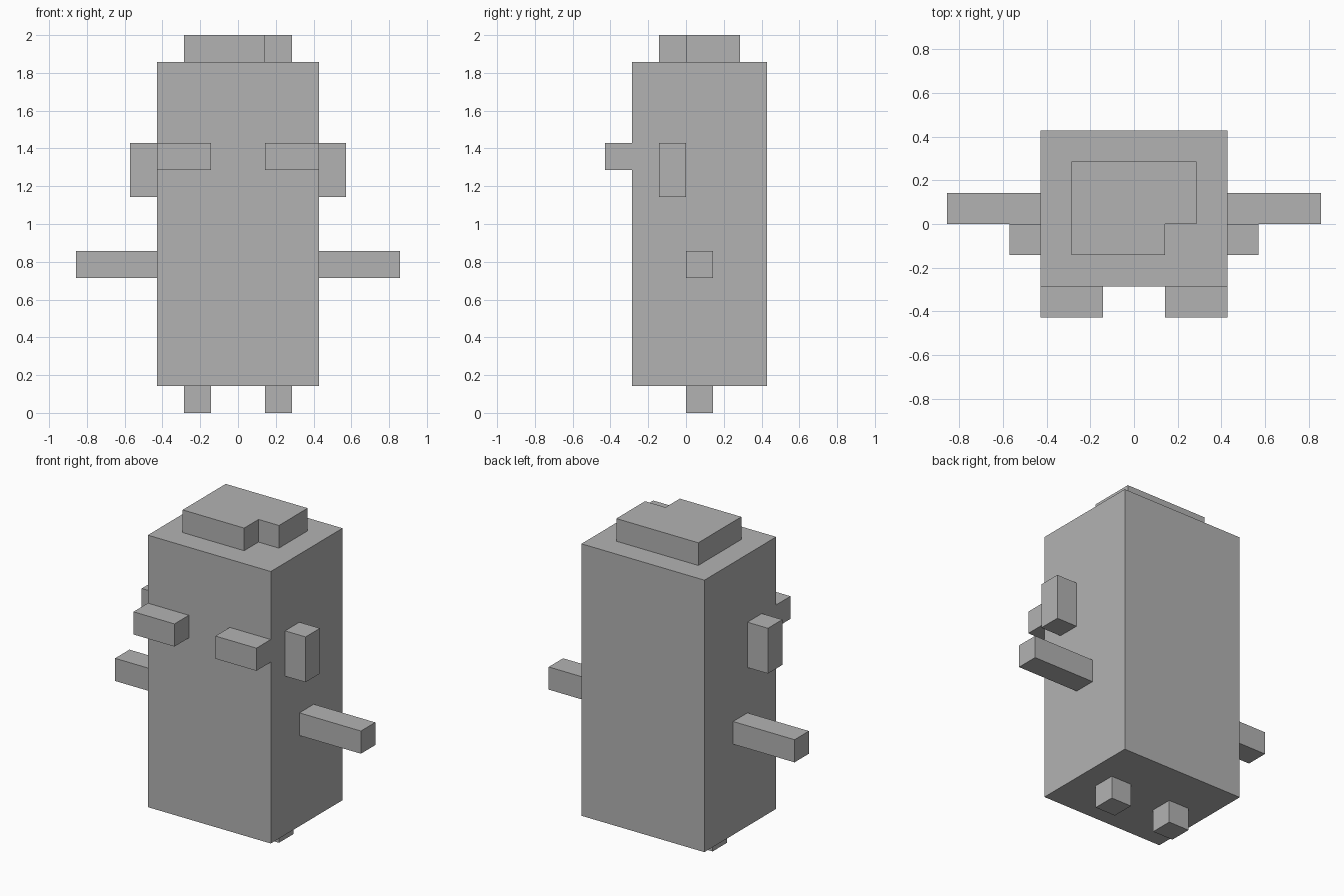
import bpy
import bmesh

U = 2 / 14  # one block of the model's grid

cube = bpy.data.objects.get("Cube")
if cube:
    bpy.data.objects.remove(cube, do_unlink=True)

grey = bpy.data.materials.new("plain grey")
grey.use_nodes = True
colour = (0.45, 0.45, 0.45, 1)
grey.diffuse_color = colour
grey.node_tree.nodes["Principled BSDF"].inputs["Base Color"].default_value = colour


def prism(name, outline, z0, z1):
    """Extrude a flat outline, in blocks, from z0 up to z1."""
    bm = bmesh.new()
    base = bm.faces.new([bm.verts.new((x * U, y * U, z0 * U)) for x, y in outline])
    top = bmesh.ops.extrude_face_region(bm, geom=[base], use_keep_orig=True)
    moved = [v for v in top["geom"] if isinstance(v, bmesh.types.BMVert)]
    bmesh.ops.translate(bm, verts=moved, vec=(0, 0, (z1 - z0) * U))
    bmesh.ops.recalc_face_normals(bm, faces=bm.faces)
    mesh = bpy.data.meshes.new(name)
    bm.to_mesh(mesh)
    bm.free()
    mesh.materials.append(grey)
    obj = bpy.data.objects.new(name, mesh)
    bpy.context.collection.objects.link(obj)
    return obj


def box(name, xs, ys, zs):
    (x0, x1), (y0, y1) = xs, ys
    return prism(name, [(x0, y0), (x1, y0), (x1, y1), (x0, y1)], *zs)


def pair(name, xs, ys, zs):
    """A left block and its mirrored right twin."""
    box("left_" + name, xs, ys, zs)
    box("right_" + name, (-xs[1], -xs[0]), ys, zs)


# Tall body
box("body", (-3, 3), (-2, 3), (1, 13))

# Hair cap, with its front left corner notched out
prism("hair", [(-2, -1), (1, -1), (1, 0), (2, 0), (2, 2), (-2, 2)], 13, 14)

# Paired features
pair("eye", (1, 3), (-3, -2), (9, 10))
pair("ear", (3, 4), (-1, 0), (8, 10))
pair("arm", (3, 6), (0, 1), (5, 6))
pair("leg", (1, 2), (0, 1), (0, 1))
